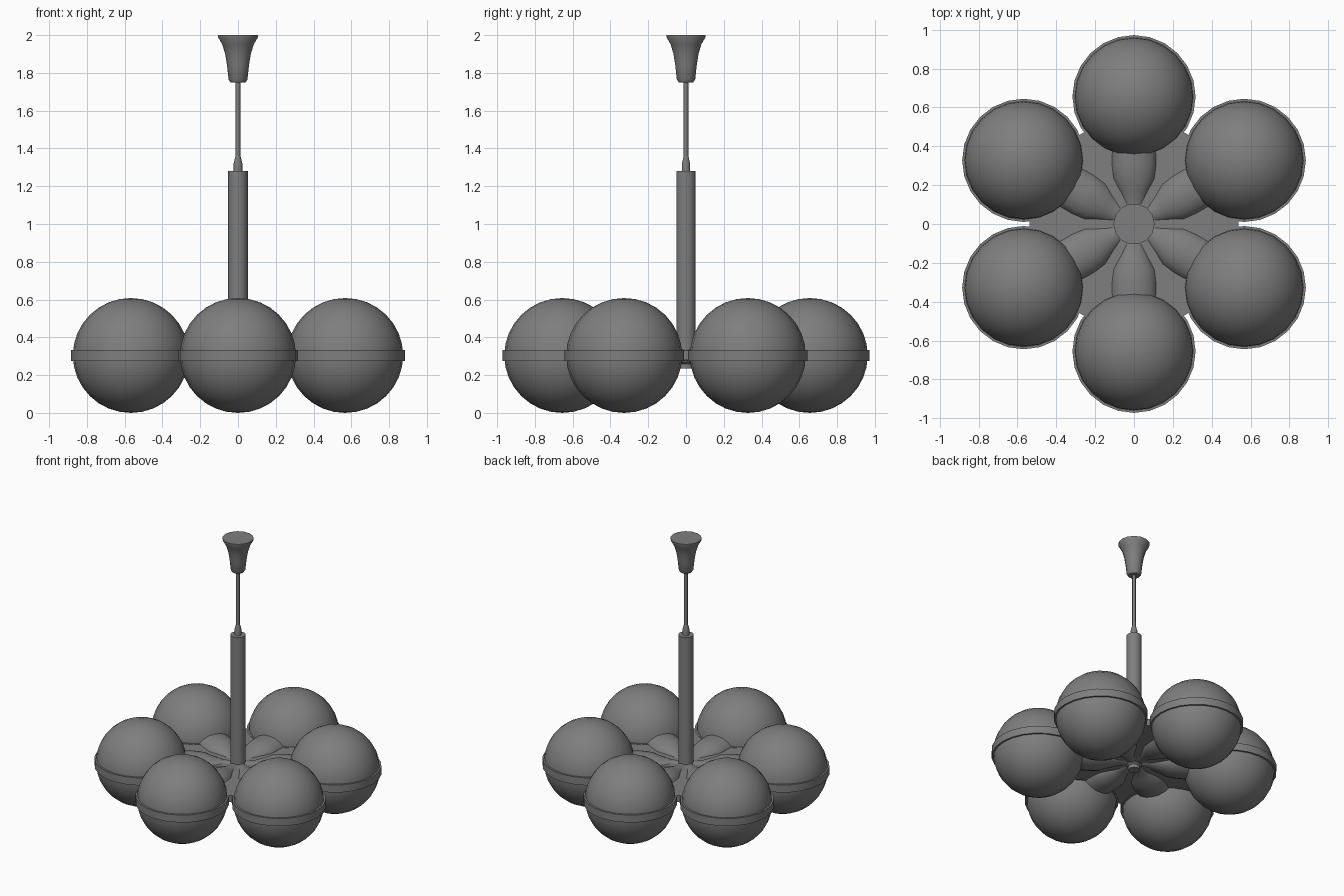
import bpy, bmesh, math
from mathutils import Matrix

cube = bpy.data.objects.get("Cube")
if cube:
    bpy.data.objects.remove(cube, do_unlink=True)

GREY = (0.21, 0.21, 0.21, 1.0)
metal = bpy.data.materials.new("dark_grey")
metal.use_nodes = True
metal.diffuse_color = GREY
metal.node_tree.nodes["Principled BSDF"].inputs["Base Color"].default_value = GREY


def finish(name, bm, matrix=Matrix(), angle=40):
    """Turn a bmesh into a shaded object."""
    bm.transform(matrix)
    bmesh.ops.recalc_face_normals(bm, faces=bm.faces)
    mesh = bpy.data.meshes.new(name)
    bm.to_mesh(mesh)
    bm.free()
    mesh.materials.append(metal)
    obj = bpy.data.objects.new(name, mesh)
    bpy.context.collection.objects.link(obj)
    bpy.ops.object.select_all(action='DESELECT')
    obj.select_set(True)
    bpy.context.view_layer.objects.active = obj
    bpy.ops.object.shade_smooth_by_angle(angle=math.radians(angle))
    return obj


def lathe(name, profile, sides, matrix=Matrix(), angle=40):
    """Revolve (radius, height) points around z and cap both ends."""
    bm = bmesh.new()
    rings = []
    for r, z in profile:
        rings.append([bm.verts.new((r * math.cos(2 * math.pi * i / sides),
                                    r * math.sin(2 * math.pi * i / sides), z))
                      for i in range(sides)])
    for low, high in zip(rings, rings[1:]):
        for i in range(sides):
            j = (i + 1) % sides
            bm.faces.new((low[i], low[j], high[j], high[i]))
    bm.faces.new(rings[0])
    bm.faces.new(rings[-1])
    return finish(name, bm, matrix, angle)


# Ceiling canopy, rod, collar and column
lathe("ceiling_canopy", [(0.04, 1.75), (0.05, 1.765), (0.058, 1.84), (0.068, 1.9),
                         (0.083, 1.95), (0.106, 1.99), (0.106, 2.0)], 14)
lathe("hanging_rod", [(0.012, 1.3), (0.012, 1.77)], 8, angle=60)
lathe("rod_collar", [(0.023, 1.27), (0.023, 1.32), (0.013, 1.36)], 10)
lathe("column", [(0.04, 0.235), (0.04, 0.26), (0.052, 0.27), (0.052, 1.28)], 14)

# Web plate whose points reach between neighbouring globes
bm = bmesh.new()
bmesh.ops.create_cone(bm, cap_ends=True, segments=6, radius1=0.62, radius2=0.62, depth=0.05)
finish("web_plate", bm, Matrix.Translation((0, 0, 0.304)) @ Matrix.Rotation(0, 4, 'Z'))

# Six globes, each with an equator band and a flared arm
GLOBE_RADIUS, ORBIT, MID = 0.307, 0.655, 0.304
arm_profile = [(0.045, 0.02), (0.05, 0.1), (0.08, 0.17), (0.112, 0.235),
               (0.12, 0.3), (0.12, 0.42)]
lay_down = Matrix.Rotation(math.pi / 2, 4, 'Y')
for k in range(6):
    turn = Matrix.Rotation(math.radians(30 + 60 * k), 4, 'Z')
    place = Matrix.Translation((0, 0, MID)) @ turn
    outer = place @ Matrix.Translation((ORBIT, 0, 0))

    bm = bmesh.new()
    bmesh.ops.create_uvsphere(bm, u_segments=24, v_segments=16, radius=GLOBE_RADIUS)
    finish(f"globe_{k + 1}", bm, outer @ Matrix.Diagonal((1, 1, 0.304 / GLOBE_RADIUS, 1)))

    lathe(f"globe_band_{k + 1}", [(0.317, -0.028), (0.317, 0.028)], 24, outer)

    squash = Matrix.Diagonal((1, 1, 0.68, 1))
    lathe(f"arm_{k + 1}", arm_profile, 16, place @ squash @ lay_down)
